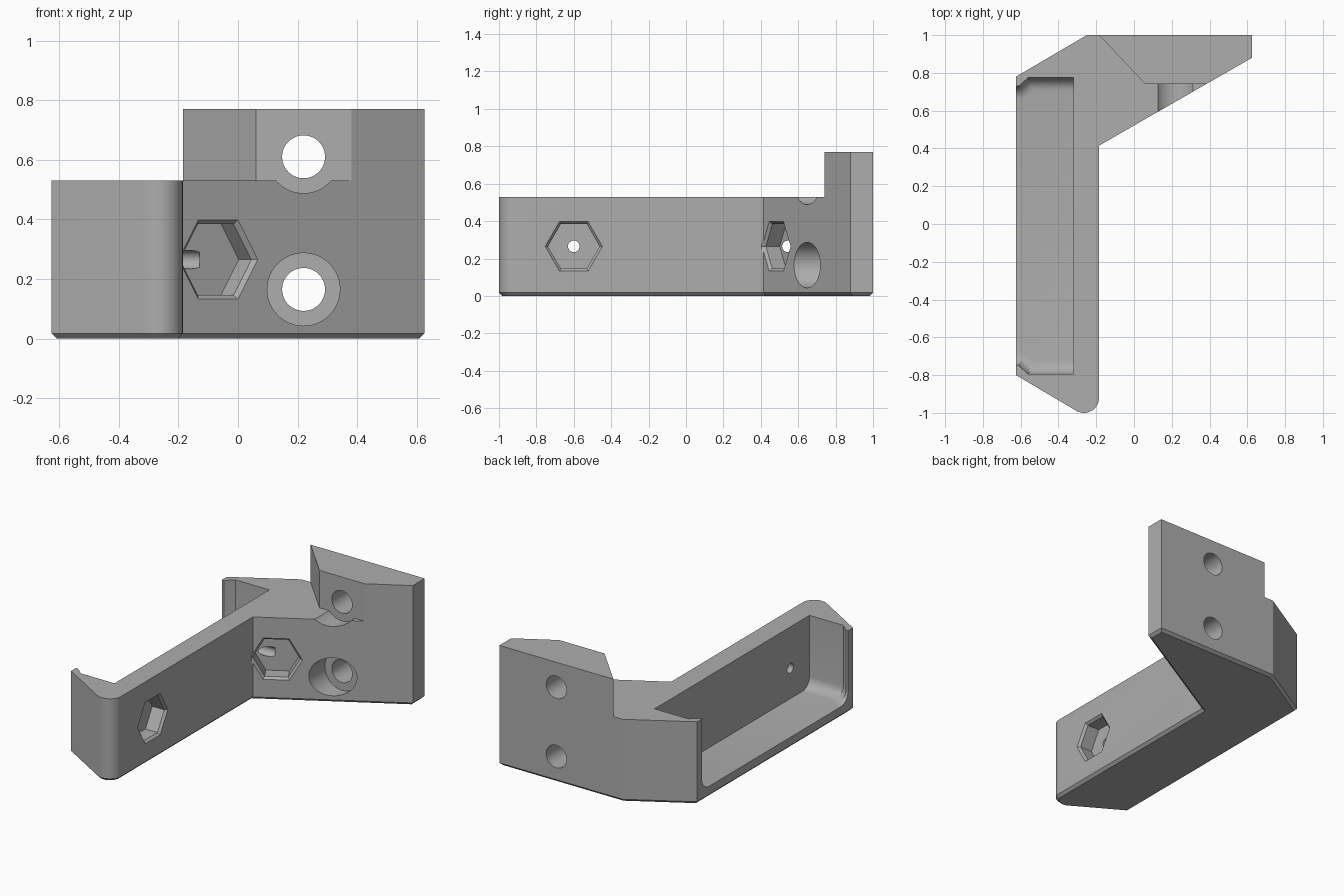
import bpy, bmesh, math
from mathutils import Vector, Matrix

if "Cube" in bpy.data.objects:
    bpy.data.objects.remove(bpy.data.objects["Cube"], do_unlink=True)

GREY = (0.42, 0.42, 0.42, 1.0)
mat = bpy.data.materials.new("neutral grey")
mat.use_nodes = True
mat.diffuse_color = GREY
bsdf = next(n for n in mat.node_tree.nodes if n.type == "BSDF_PRINCIPLED")
bsdf.inputs["Base Color"].default_value = GREY


def finish(name, bm):
    bmesh.ops.recalc_face_normals(bm, faces=bm.faces)
    mesh = bpy.data.meshes.new(name)
    bm.to_mesh(mesh)
    bm.free()
    mesh.materials.append(mat)
    obj = bpy.data.objects.new(name, mesh)
    bpy.context.collection.objects.link(obj)
    return obj


def prism(name, outline, z0, z1, bevel=0, segments=1, rule=lambda e: True):
    """Vertical extrusion; bottom edges that pass the rule are bevelled."""
    bm = bmesh.new()
    base = bm.faces.new([bm.verts.new((x, y, z0)) for x, y in outline])
    out = bmesh.ops.extrude_face_region(bm, geom=[base], use_keep_orig=True)
    top = [v for v in out["geom"] if isinstance(v, bmesh.types.BMVert)]
    bmesh.ops.translate(bm, verts=top, vec=(0, 0, z1 - z0))
    bmesh.ops.recalc_face_normals(bm, faces=bm.faces)
    if bevel:
        edges = [e for e in bm.edges
                 if all(abs(v.co.z - z0) < 1e-5 for v in e.verts) and rule(e)]
        bmesh.ops.bevel(bm, geom=edges, offset=bevel, segments=segments,
                        profile=0.5, affect="EDGES")
    return finish(name, bm)


def turned(name, origin, normal, rings, sides):
    """Stack of (height, radius) rings along a horizontal normal."""
    w = Vector(normal).normalized()
    v = Vector((0, 0, 1))
    u = v.cross(w)
    bm = bmesh.new()
    loops = []
    for h, r in rings:
        loops.append([bm.verts.new(Vector(origin) + w * h
                      + u * r * math.cos(math.tau * i / sides)
                      + v * r * math.sin(math.tau * i / sides))
                      for i in range(sides)])
    for a, b in zip(loops, loops[1:]):
        for i in range(sides):
            j = (i + 1) % sides
            bm.faces.new((a[i], a[j], b[j], b[i]))
    bm.faces.new(loops[0])
    bm.faces.new(loops[-1])
    return finish(name, bm)


# Bracket: angled footprint with a rounded front tip and chamfered underside
tip = [(-0.265 + 0.08 * math.cos(math.radians(a)),
        -0.92 + 0.08 * math.sin(math.radians(a))) for a in range(240, 361, 10)]
footprint = [(-0.625, -0.80)] + tip + [
    (-0.185, 0.415), (0.625, 0.88), (0.625, 1), (-0.25, 1), (-0.625, 0.78)]
bracket = prism("bracket", footprint, 0, 0.77, bevel=0.017)

cutters = []

# Space above the arm, leaving the tall mounting plate at the back
cutters.append(prism("step_cutter", [
    (-1, -1.2), (1, -1.2), (1, 0.74), (0.06, 0.74),
    (-0.185, 1), (-0.185, 1.2), (-1, 1.2)], 0.53, 1))

# Pocket with retaining lips, rounded where the floor meets the ends
half = [(-0.32, 0.785), (-0.56, 0.785), (-0.61, 0.74), (-0.8, 0.74)]
pocket = [(x, y - 0.01) for x, y in half]
pocket += [(x, -y - 0.01) for x, y in reversed(half)]
cutters.append(prism("pocket_cutter", pocket, 0.07, 0.9, 0.07, 6,
                     lambda e: e.calc_length() < 1))

# Hexagonal nut recesses with chamfered mouths
hex_rings = [(0.01, 0.163), (-0.015, 0.138), (-0.1, 0.138)]
for name, origin, normal in (
        ("arm_nut", (-0.185, -0.6, 0.265), (1, 0, 0)),
        ("corner_nut", (-0.067, 0.483, 0.265), (0.5, -0.866, 0))):
    cutters.append(turned(name + "_cutter", origin, normal, hex_rings, 6))

# Small screw holes from the recesses into the pocket
for name, y, x in (("arm_screw", -0.6, -0.22), ("corner_screw", 0.545, -0.13)):
    cutters.append(turned(name + "_cutter", (x, y, 0.265), (1, 0, 0),
                          [(0, 0.031), (-0.3, 0.031)], 24))

# Mounting holes with wide counterbores
for name, z in (("lower_mount", 0.165), ("upper_mount", 0.61)):
    cutters.append(turned(name + "_cutter", (0.22, 0.74, z), (0, -1, 0),
                          [(0.5, 0.122), (0, 0.122), (0, 0.072), (-0.4, 0.072)], 48))

bpy.context.view_layer.objects.active = bracket
for cutter in cutters:
    mod = bracket.modifiers.new(cutter.name, "BOOLEAN")
    mod.operation = "DIFFERENCE"
    mod.solver = "EXACT"
    mod.object = cutter
    bpy.ops.object.modifier_apply(modifier=mod.name)
    bpy.data.objects.remove(cutter, do_unlink=True)

# Smooth the curved surfaces, keep the edges crisp
bpy.ops.object.select_all(action="DESELECT")
bracket.select_set(True)
bpy.ops.object.shade_smooth_by_angle(angle=math.radians(25))
